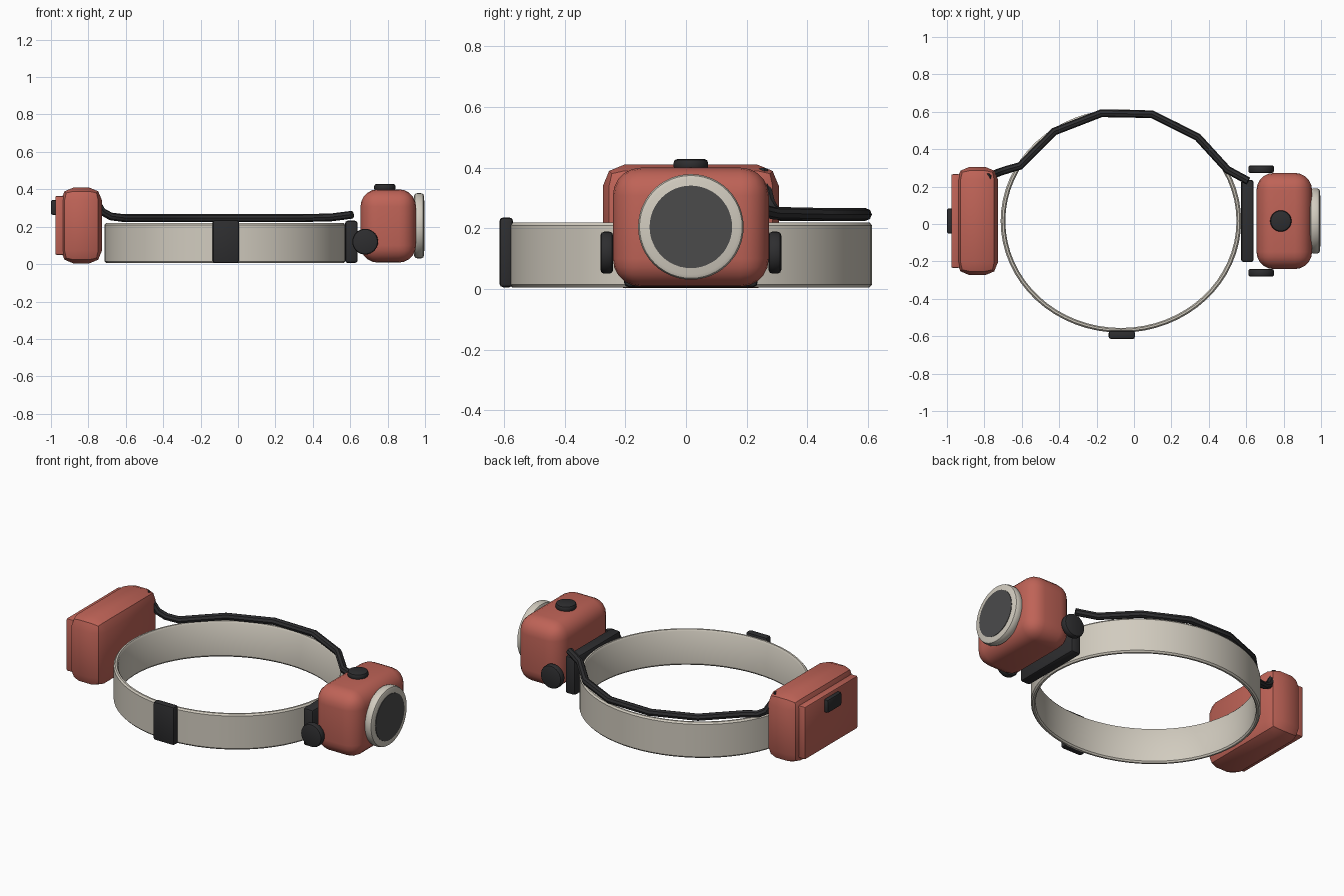
import bpy
import math

cube = bpy.data.objects.get("Cube")
if cube:
    bpy.data.objects.remove(cube, do_unlink=True)

MID = 0.016  # the symmetry plane in y


def material(name, rgb):
    mat = bpy.data.materials.new(name)
    mat.use_nodes = True
    mat.diffuse_color = (*rgb, 1)
    bsdf = mat.node_tree.nodes["Principled BSDF"]
    bsdf.inputs["Base Color"].default_value = (*rgb, 1)
    bsdf.inputs["Roughness"].default_value = 0.6
    return mat


red = material("coral red", (0.52, 0.125, 0.095))
cream = material("warm grey webbing", (0.64, 0.60, 0.52))
black = material("black rubber", (0.027, 0.027, 0.029))
glass = material("dark lens", (0.07, 0.07, 0.071))


def finish(name, mat, bevel=0, segments=2):
    """Name, colour, bevel and smooth the active object."""
    obj = bpy.context.object
    obj.name = name
    obj.data.materials.append(mat)
    if bevel:
        mod = obj.modifiers.new("rounded edges", "BEVEL")
        mod.width = bevel
        mod.segments = segments
        mod.limit_method = "ANGLE"
        bpy.ops.object.modifier_apply(modifier=mod.name)
    bpy.ops.object.shade_smooth_by_angle(angle=math.radians(35))
    return obj


def box(name, mat, xs, ys, zs, bevel, segments=2):
    spans = (xs, ys, zs)
    bpy.ops.mesh.primitive_cube_add(size=1, location=[sum(s) / 2 for s in spans])
    bpy.context.object.scale = [s[1] - s[0] for s in spans]
    bpy.ops.object.transform_apply(location=False, rotation=False, scale=True)
    return finish(name, mat, bevel, segments)


def disc(name, mat, centre, radius, depth, axis, bevel, sides=32):
    turn = {"x": (0, math.pi / 2, 0), "y": (math.pi / 2, 0, 0), "z": (0, 0, 0)}
    bpy.ops.mesh.primitive_cylinder_add(
        vertices=sides, radius=radius, depth=depth, location=centre, rotation=turn[axis])
    return finish(name, mat, bevel)


def head_strap(sides=64):
    """Oval band swept from a closed, chamfered cross-section."""
    profile = [(0, 0.015), (0, 0.21), (-0.008, 0.22), (-0.018, 0.22),
               (-0.025, 0.21), (-0.025, 0.015), (-0.018, 0.006), (-0.008, 0.006)]
    n = len(profile)
    verts, faces = [], []
    for i in range(sides):
        a = math.tau * i / sides
        for inset, z in profile:
            verts.append((-0.07 + (0.643 + inset) * math.cos(a),
                          MID + (0.597 + inset) * math.sin(a), z))
        j = (i + 1) % sides
        for k in range(n):
            m = (k + 1) % n
            faces.append((i * n + k, j * n + k, j * n + m, i * n + m))
    mesh = bpy.data.meshes.new("head_strap")
    mesh.from_pydata(verts, [], faces)
    obj = bpy.data.objects.new("head_strap", mesh)
    bpy.context.collection.objects.link(obj)
    bpy.ops.object.select_all(action="DESELECT")
    obj.select_set(True)
    bpy.context.view_layer.objects.active = obj
    finish("head_strap", cream)


def cable(points, radius):
    curve = bpy.data.curves.new("cable", "CURVE")
    curve.dimensions = "3D"
    curve.bevel_depth = radius
    curve.bevel_resolution = 2
    curve.use_fill_caps = True
    spline = curve.splines.new("POLY")
    spline.points.add(len(points) - 1)
    for p, co in zip(spline.points, points):
        p.co = (*co, 1)
    obj = bpy.data.objects.new("cable", curve)
    bpy.context.collection.objects.link(obj)
    bpy.ops.object.select_all(action="DESELECT")
    obj.select_set(True)
    bpy.context.view_layer.objects.active = obj
    bpy.ops.object.convert(target="MESH")
    finish("cable", black)


# Strap with its adjuster buckle
head_strap()
box("strap_buckle", black, (-0.135, 0.005), (-0.615, -0.57), (0.006, 0.236), 0.012)

# Lamp with mounting plate, hinge knobs and switch
box("mounting_plate", black, (0.572, 0.64), (MID - 0.22, MID + 0.22), (0.006, 0.232), 0.015)
box("lamp_body", red, (0.655, 0.952), (MID - 0.257, MID + 0.257), (0.008, 0.40), 0.092, 5)
for side, name in ((1, "left"), (-1, "right")):
    disc(name + "_hinge_knob", black, (0.68, MID + side * 0.277, 0.12), 0.069, 0.042, "y", 0.012)
disc("switch_button", black, (0.785, MID, 0.41), 0.057, 0.037, "z", 0.012)

# Lens and its bezel
disc("lens_bezel", cream, (0.968, MID, 0.205), 0.174, 0.054, "x", 0.016, 48)
disc("lens", glass, (0.985, MID, 0.205), 0.136, 0.026, "x", 0, 48)

# Battery pack with rear cover and latch
box("battery_pack", red, (-0.948, -0.727), (MID - 0.29, MID + 0.29), (0.003, 0.41), 0.07)
box("battery_cover", red, (-0.977, -0.93), (MID - 0.25, MID + 0.25), (0.05, 0.365), 0.008)
box("battery_latch", black, (-1.0, -0.965), (MID - 0.067, MID + 0.067), (0.263, 0.343), 0.01)

# Power cable running around the rear of the strap
cable([(-0.785, 0.25, 0.39), (-0.755, 0.262, 0.33), (-0.725, 0.275, 0.28),
       (-0.68, 0.29, 0.255), (-0.61, 0.31, 0.246), (-0.425, 0.495, 0.246),
       (-0.175, 0.592, 0.246), (0.095, 0.587, 0.246), (0.34, 0.465, 0.246),
       (0.50, 0.29, 0.25), (0.61, 0.23, 0.264)], 0.021)
